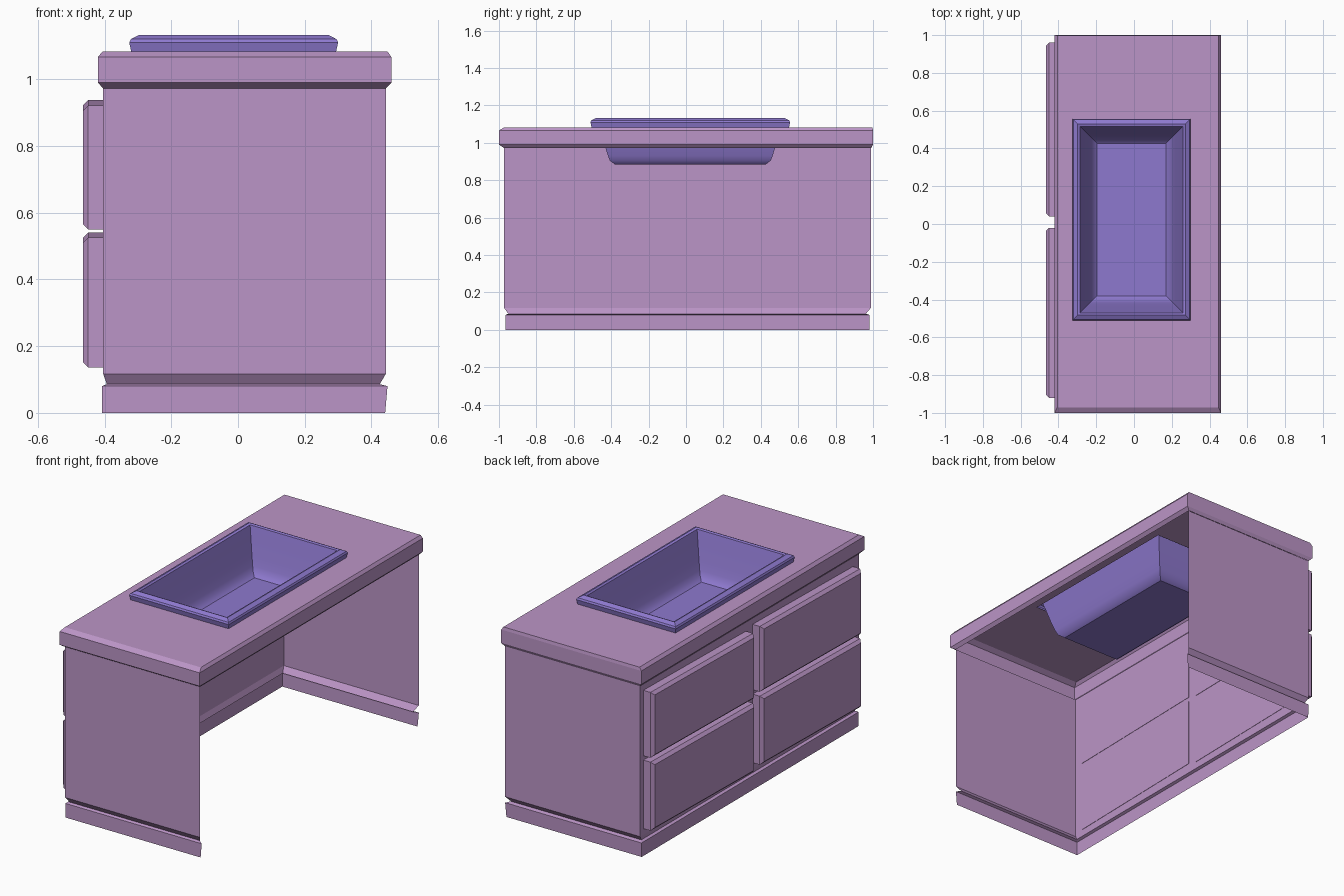
import bpy, bmesh
from mathutils import Matrix

if "Cube" in bpy.data.objects:
    bpy.data.objects.remove(bpy.data.objects["Cube"])


def material(name, color):
    m = bpy.data.materials.new(name)
    m.diffuse_color = (*color, 1)
    m.use_nodes = True
    m.node_tree.nodes["Principled BSDF"].inputs["Base Color"].default_value = m.diffuse_color
    return m


PINK = material("pink_wood", (0.50, 0.30, 0.57))
PURPLE = material("purple_enamel", (0.27, 0.19, 0.62))


def finish(bm, name, mat, smooth=None):
    mesh = bpy.data.meshes.new(name)
    bm.to_mesh(mesh)
    bm.free()
    obj = bpy.data.objects.new(name, mesh)
    bpy.context.collection.objects.link(obj)
    mesh.materials.append(mat)
    if smooth:
        bpy.ops.object.select_all(action='DESELECT')
        obj.select_set(True)
        bpy.context.view_layer.objects.active = obj
        bpy.ops.object.shade_smooth_by_angle(angle=smooth)
    return obj


def shell(name, levels, mat, open_right=False, cap=False, smooth=None):
    """Stack rectangles (z, x0, x1, y0, y1) and skin them into a thin shell."""
    bm = bmesh.new()
    rings = [[bm.verts.new((x, y, z)) for x, y in
              ((x1, y0), (x1, y1), (x0, y1), (x0, y0))]
             for z, x0, x1, y0, y1 in levels]
    for a, b in zip(rings, rings[1:]):
        for i in range(1 if open_right else 0, 4):
            j = (i + 1) % 4
            bm.faces.new((a[i], a[j], b[j], b[i]))
    if cap:
        bm.faces.new(rings[-1])
    return finish(bm, name, mat, smooth)


# Cabinet walls with a grooved plinth, open on the right and underneath
shell("cabinet_walls", [
    (0.0, -0.408, 0.441, -0.965, 0.98),
    (0.08, -0.408, 0.448, -0.965, 0.982),
    (0.086, -0.393, 0.425, -0.95, 0.962),
    (0.117, -0.404, 0.443, -0.972, 0.988),
    (0.972, -0.404, 0.443, -0.972, 0.988)], PINK, open_right=True)

# Countertop: chamfered edge, top surface running in to the sink opening
shell("countertop", [
    (0.972, -0.404, 0.443, -0.972, 0.99),
    (0.99, -0.42, 0.46, -1.0, 1.0),
    (1.066, -0.42, 0.46, -1.0, 1.0),
    (1.083, -0.406, 0.448, -0.972, 0.997),
    (1.083, -0.30, 0.276, -0.486, 0.532)], PINK)


# Sink: rolled rim and a tapering basin, given as (z, inset)
def sink_level(z, d):
    return (z, -0.326 + d, 0.30 - d, -0.511 + d, 0.557 - d)


shell("sink", [sink_level(z, d) for z, d in (
    (1.083, 0.006), (1.11, 0.0), (1.12, 0.005), (1.132, 0.028),
    (1.127, 0.04), (1.06, 0.058), (0.975, 0.08), (0.93, 0.094), (0.905, 0.104),
    (0.885, 0.13))], PURPLE, cap=True, smooth=0.6)

# Four drawer fronts, chamfered and tilted very slightly
for row, (z0, z1) in (("lower", (0.136, 0.525)), ("upper", (0.55, 0.921))):
    for side, (y0, y1) in (("front", (-0.92, -0.02)), ("back", (0.04, 0.96))):
        x0, x1 = -0.465, -0.402
        bm = bmesh.new()
        size = Matrix.Diagonal((x1 - x0, y1 - y0, z1 - z0, 1))
        centre = Matrix.Translation(((x0 + x1) / 2, (y0 + y1) / 2, (z0 + z1) / 2))
        bmesh.ops.create_cube(bm, size=1, matrix=centre @ size)
        outer = [e for e in bm.edges if all(v.co.x < x0 + 0.01 for v in e.verts)]
        bmesh.ops.bevel(bm, geom=outer, offset=0.016, segments=1, affect='EDGES')
        for v in bm.verts:
            v.co.z += 0.016 * (v.co.y - y0) / (y1 - y0)
        finish(bm, f"drawer_{row}_{side}", PINK)
